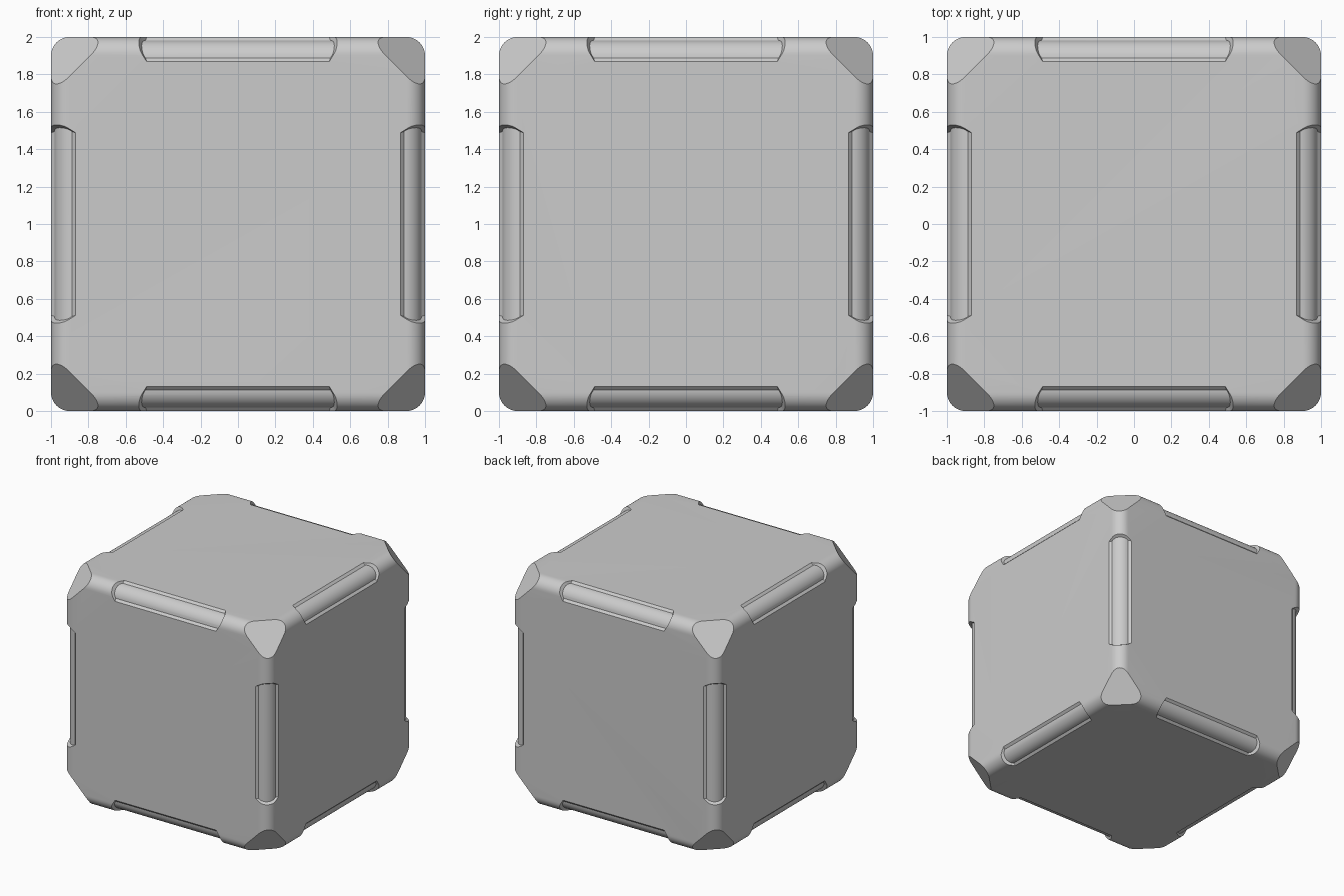
import bpy, bmesh
from itertools import product
from mathutils import Vector

if "Cube" in bpy.data.objects:
    bpy.data.objects.remove(bpy.data.objects["Cube"])


def make_object(name, bm):
    bmesh.ops.recalc_face_normals(bm, faces=bm.faces[:])
    mesh = bpy.data.meshes.new(name)
    bm.to_mesh(mesh)
    bm.free()
    obj = bpy.data.objects.new(name, mesh)
    bpy.context.collection.objects.link(obj)
    obj.location.z = 1
    return obj


def rounded_cube(half, radius):
    bm = bmesh.new()
    bmesh.ops.create_cube(bm, size=2 * half)
    bmesh.ops.bevel(bm, geom=bm.edges[:], offset=radius, segments=10,
                    profile=0.5, affect='EDGES')
    return bm


def subtract(target, cutter):
    mod = target.modifiers.new("cut", 'BOOLEAN')
    mod.operation = 'DIFFERENCE'
    mod.solver = 'EXACT'
    mod.object = cutter
    bpy.context.view_layer.objects.active = target
    bpy.ops.object.modifier_apply(modifier=mod.name)
    bpy.data.objects.remove(cutter)


# Rounded body with its eight corners sliced flat
bm = rounded_cube(1.0, 0.1)
for signs in product((-1, 1), repeat=3):
    n = Vector(signs)
    bmesh.ops.bisect_plane(bm, geom=bm.verts[:] + bm.edges[:] + bm.faces[:],
                           plane_co=n * (2.69 / 3), plane_no=n, clear_outer=True)
    rim = [e for e in bm.edges if e.is_boundary]
    bmesh.ops.contextual_create(bm, geom=rim)
body = make_object("cube_body", bm)

# Slightly smaller core that forms the rounded slot floors
core = make_object("slot_floor_core", rounded_cube(0.982, 0.1))


# Tapered slot blocks straddling each of the twelve edges
def ring(u1, v1, u2, v2):
    quarter = [(u1, v1), (u2, v2)]
    return (quarter + [(u, -v) for u, v in reversed(quarter)]
            + [(-u, -v) for u, v in quarter]
            + [(-u, v) for u, v in reversed(quarter)])


levels = [(1.321, ring(0.487, 0.098, 0.499, 0.045)),
          (1.46, ring(0.565, 0.17, 0.583, 0.06))]
bm = bmesh.new()
axes = [Vector((1, 0, 0)), Vector((0, 1, 0)), Vector((0, 0, 1))]
for i in range(3):
    a, b, c = axes[i], axes[(i + 1) % 3], axes[(i + 2) % 3]
    for sb, sc in product((-1, 1), repeat=2):
        out = (sb * b + sc * c).normalized()
        side = (sb * b - sc * c).normalized()
        low, high = [[bm.verts.new(out * w + a * u + side * v) for u, v in pts]
                     for w, pts in levels]
        bm.faces.new(low)
        bm.faces.new(high)
        for k in range(8):
            j = (k + 1) % 8
            bm.faces.new((low[k], low[j], high[j], high[k]))
slots = make_object("edge_slots", bm)

# Cut the shallow slots and shade
subtract(slots, core)
subtract(body, slots)
bpy.ops.object.select_all(action='DESELECT')
body.select_set(True)
bpy.context.view_layer.objects.active = body
bpy.ops.object.shade_smooth_by_angle(angle=0.4)
